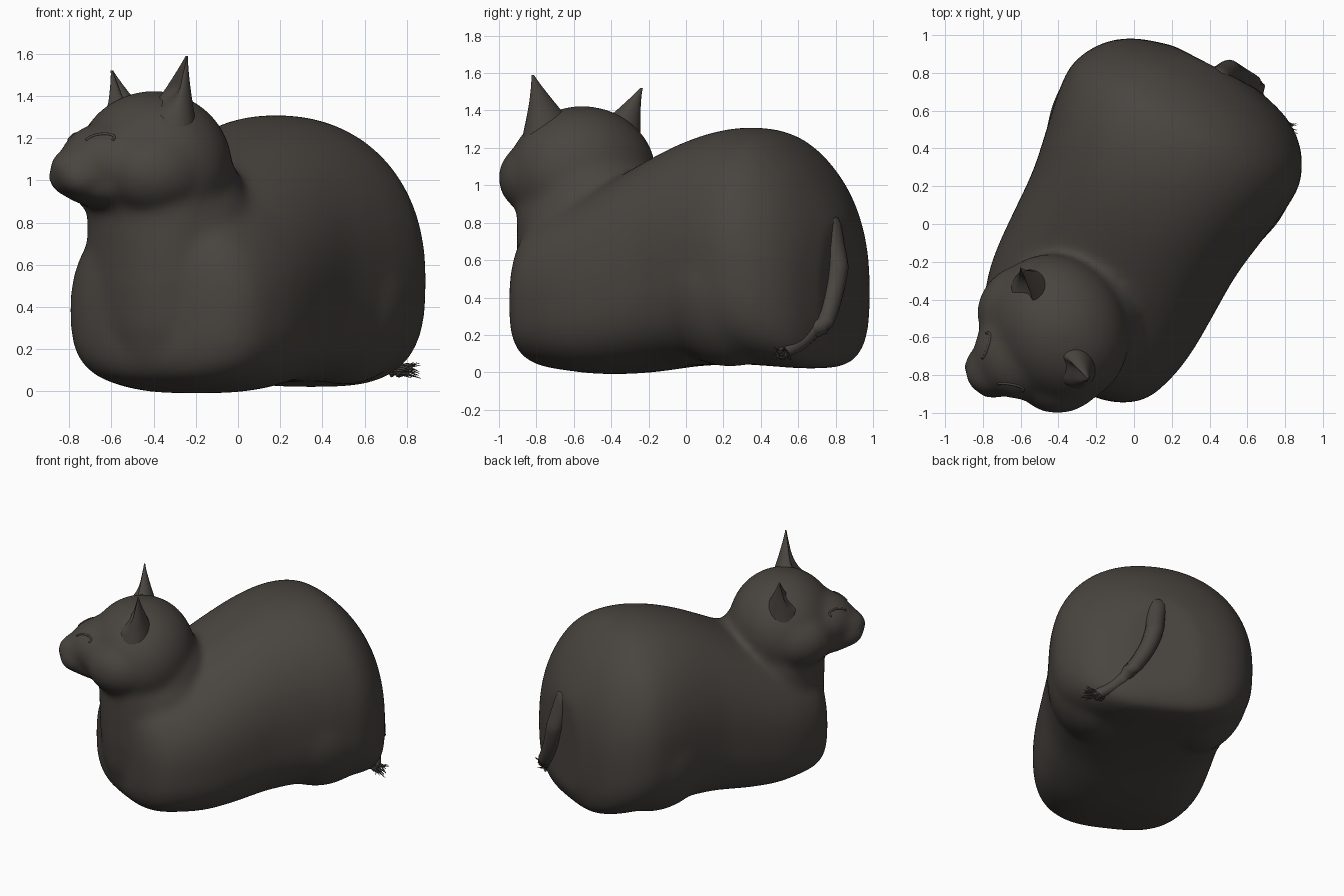
import bpy, bmesh, math, random
from mathutils import Vector, Matrix

if "Cube" in bpy.data.objects:
    bpy.data.objects.remove(bpy.data.objects["Cube"])

random.seed(4)
Z = Vector((0, 0, 1))
U = Vector((0.46, 0.888, 0))      # body axis, chest to rump
V = Vector((0.888, -0.46, 0))     # body sideways
F = Vector((-0.85, -0.527, 0))    # head facing direction
S = Vector((0.527, -0.85, 0))     # head sideways

fur = bpy.data.materials.new("dark_grey_fur")
fur.diffuse_color = (0.066, 0.058, 0.050, 1)
fur.use_nodes = True
fur.node_tree.nodes["Principled BSDF"].inputs["Base Color"].default_value = fur.diffuse_color


def finish(name, bm):
    bmesh.ops.recalc_face_normals(bm, faces=bm.faces[:])
    for f in bm.faces:
        f.smooth = True
    me = bpy.data.meshes.new(name)
    bm.to_mesh(me)
    bm.free()
    me.materials.append(fur)
    ob = bpy.data.objects.new(name, me)
    bpy.context.collection.objects.link(ob)
    return ob


def loft(bm, rings):
    rows = [[bm.verts.new(p) for p in r] for r in rings]
    n = len(rows[0])
    for a, b in zip(rows, rows[1:]):
        for i in range(n):
            bm.faces.new((a[i], a[(i + 1) % n], b[(i + 1) % n], b[i]))
    bm.faces.new(rows[0][::-1])
    bm.faces.new(rows[-1])


def blob(bm, c, size, a=U, b=V):
    m = Matrix((a * size[0], b * size[1], Z * size[2])).transposed().to_4x4()
    bmesh.ops.create_uvsphere(bm, u_segments=48, v_segments=32, radius=1,
                              matrix=Matrix.Translation(Vector(c)) @ m)


def spow(x, e):
    return math.copysign(abs(x) ** e, x)


def tube(bm, pts, radii, n=12):
    rings = []
    pts = [Vector(p) for p in pts]
    for i, p in enumerate(pts):
        d = (pts[min(i + 1, len(pts) - 1)] - pts[max(i - 1, 0)]).normalized()
        x = d.cross(Vector((0.3, 0.5, 0.8))).normalized()
        y = d.cross(x)
        rings.append([p + (x * math.cos(t) + y * math.sin(t)) * radii[i]
                      for t in (2 * math.pi * k / n for k in range(n))])
    loft(bm, rings)


def spline(pts, steps=6):
    pts = [Vector(p) for p in pts]
    q = [pts[0]] + pts + [pts[-1]]
    out = []
    for i in range(1, len(q) - 2):
        a, b, c, d = q[i - 1:i + 3]
        for k in range(steps):
            t = k / steps
            out.append(0.5 * (2 * b + (c - a) * t + (2 * a - 5 * b + 4 * c - d) * t * t
                              + (3 * b - a - 3 * c + d) * t ** 3))
    return out + [pts[-1]]


# torso: rounded sections along the axis (u, half width, bottom, top)
stations = [(-.91, .25, .16, .70), (-.87, .38, .08, .78), (-.78, .49, .03, .86),
            (-.62, .555, .005, .93), (-.45, .585, -.01, 1.0), (-.25, .595, .0, 1.10),
            (0, .605, .03, 1.22), (.22, .64, .04, 1.29), (.42, .675, .04, 1.31),
            (.60, .68, .03, 1.27), (.76, .60, .02, 1.13), (.87, .46, .04, .96),
            (.935, .25, .16, .82)]
widths = spline([s[:3] for s in stations], 4)
tops = spline([(s[0], s[3], 0) for s in stations], 4)
bm = bmesh.new()
rings = []
for (u, w, lo), (_, hi, _) in zip(widths, tops):
    mid = lo + (hi - lo) * 0.44
    ring = []
    for k in range(48):
        t = 2 * math.pi * k / 48
        c, s = math.cos(t), math.sin(t)
        e = 0.92 if s > 0 else 0.65
        h = hi - mid if s > 0 else mid - lo
        ring.append(U * u + V * (w * spow(c, e)) + Z * (mid + h * spow(s, e)))
    rings.append(ring)
loft(bm, rings)

# haunches and folded front legs
for sd in (-1, 1):
    blob(bm, U * .44 + V * (.34 * sd) + Z * .46, (.44, .34, .43))
    blob(bm, U * -.54 + V * (.28 * sd) + Z * .36, (.32, .28, .34))
# upright chest and neck column, shoulder flare
col = [(.06, .2), (.14, .3), (.3, .36), (.5, .385), (.7, .39), (.85, .39), (1.05, .36)]
loft(bm, [[Vector((-.39, -.54, z)) + F * (r * .76 * math.cos(2 * math.pi * k / 40))
           + S * (r * math.sin(2 * math.pi * k / 40)) for k in range(40)] for z, r in col])
blob(bm, (-.30, -.50, .76), (.40, .39, .36))
blob(bm, (-.34, -.50, .92), (.37, .37, .30))
# skull, cheeks, sloping face, muzzle, chin
blob(bm, (-.40, -.555, 1.06), (.36, .41, .365), F, S)
for sd in (-1, 1):
    blob(bm, Vector((-.48, -.605, 1.04)) + S * (.19 * sd), (.26, .23, .21), F, S)
    blob(bm, Vector((-.745, -.77, 1.01)) + S * (.05 * sd), (.14, .105, .095), F, S)
blob(bm, (-.60, -.68, 1.09), (.25, .25, .19), F, S)
blob(bm, (-.70, -.74, 1.06), (.21, .15, .12), F, S)
blob(bm, (-.64, -.70, .97), (.20, .20, .10), F, S)
body = finish("cat_body", bm)
rm = body.modifiers.new("blend", 'REMESH')
rm.mode = 'VOXEL'
rm.voxel_size = 0.018
rm.use_smooth_shade = True
sm = body.modifiers.new("soften", 'SMOOTH')
sm.factor = 0.5
sm.iterations = 36
skin = body.evaluated_get(bpy.context.evaluated_depsgraph_get())


def on_skin(p, lift):
    _, q, n, _ = skin.closest_point_on_mesh(Vector(p))
    return q + n * lift


# ears: concave cones with a hollow front
for name, base, tip in (("left_ear", (-.35, -.70, 1.23), (-.243, -.82, 1.59)),
                        ("right_ear", (-.505, -.42, 1.21), (-.598, -.238, 1.52))):
    bm = bmesh.new()
    base, tip = Vector(base), Vector(tip)
    rings = []
    for i in range(21):
        t = i / 20
        r = 0.185 * (1 - t) ** 1.15 + 0.008
        ring = []
        for k in range(32):
            a = 2 * math.pi * k / 32
            depth = math.sin(a) * 0.75
            if depth > 0:
                hollow = max(0, min(1, (t - .25) * 3))
                depth *= 1 - 1.1 * hollow * math.sin(a) ** 2
            ring.append(base.lerp(tip, t) + S * (r * math.cos(a)) + F * (r * depth))
        rings.append(ring)
    loft(bm, rings)
    finish(name, bm)

# closed eyes: thin arched lids lying on the face
for sd, name in ((1, "left_eye_lid"), (-1, "right_eye_lid")):
    pts = []
    for k in range(13):
        t = math.pi * k / 12
        o = (Vector((-.40, -.555, 1.19 + .03 * math.sin(t)))
             + S * (sd * .13 + .05 * math.cos(t)) + F)
        pts.append(skin.ray_cast(o, -F)[1])
    bm = bmesh.new()
    tube(bm, pts, [.007] * 13, 8)
    finish(name, bm)

# tail lying against the rump and curling sideways
path = spline([(.47, .82, .80), (.49, .82, .68), (.50, .80, .56), (.54, .77, .42),
               (.61, .71, .27), (.69, .61, .16), (.77, .51, .10)])
m = len(path) - 1
path = [on_skin(p, -.06 + .075 * min(1, i / m * 3)) if i < m * .7 else p
        for i, p in enumerate(path)]
bm = bmesh.new()
tube(bm, path, [.068 - .036 * (i / m) ** 1.5 for i in range(m + 1)], 16)
finish("tail", bm)

# hair tuft at the tail tip
bm = bmesh.new()
for _ in range(26):
    a = Vector((.74, .53, .10)) + Vector([random.uniform(-.03, .03) for _ in range(3)])
    b = Vector((.84, .50, .10)) + Vector((random.uniform(-.04, .03), random.uniform(-.05, .04),
                                          random.uniform(-.04, .04)))
    tube(bm, [a, a.lerp(b, .5) + Z * .006, b], [.008, .006, .001], 5)
finish("tail_tuft", bm)
